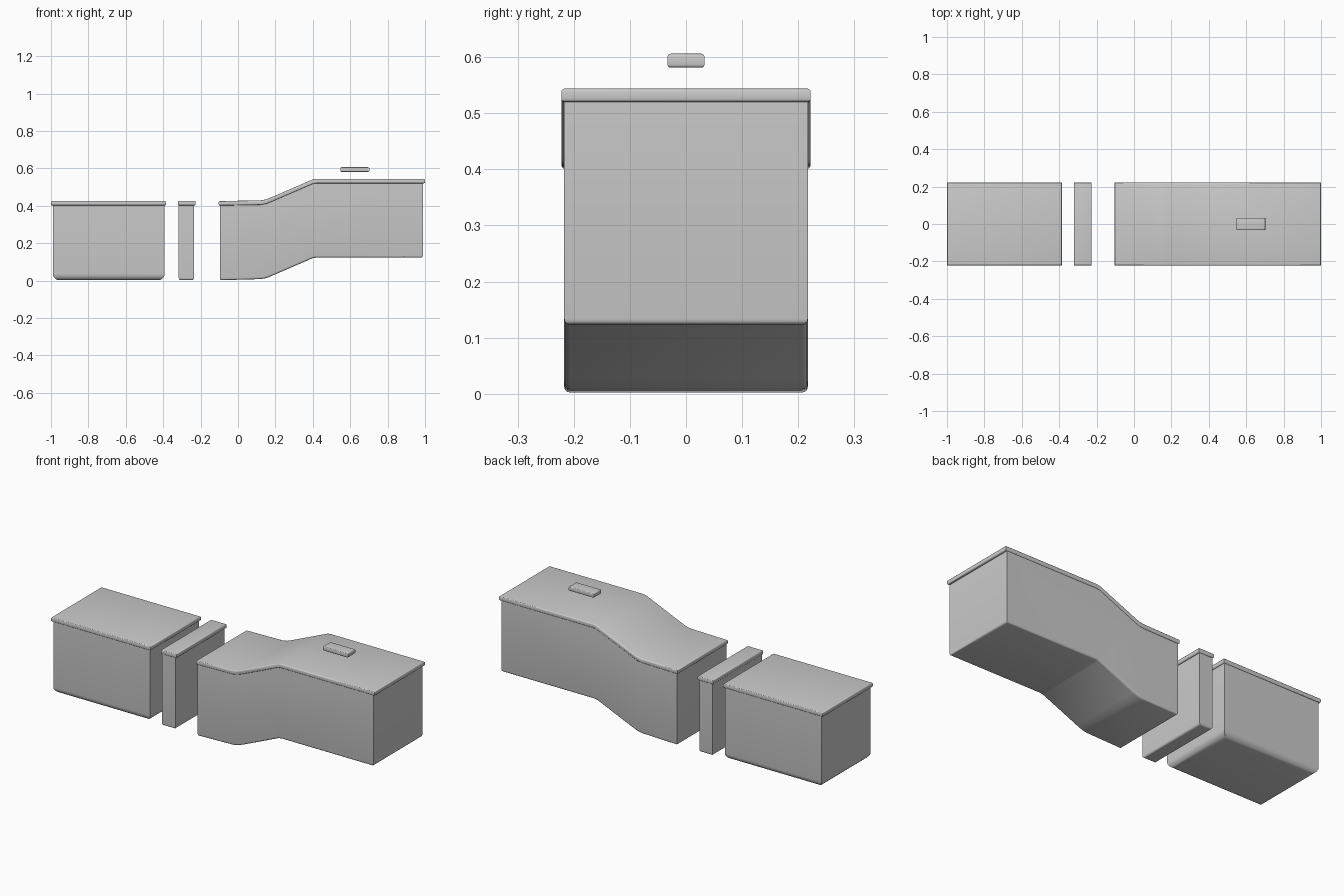
import bpy, bmesh, math

if "Cube" in bpy.data.objects:
    bpy.data.objects.remove(bpy.data.objects["Cube"])


def prism(name, profile, half_width, radius, segments, both):
    """Extrude an XZ outline across Y and round its bottom (or top and bottom) rim."""
    bm = bmesh.new()
    front = bm.faces.new([bm.verts.new((x, -half_width, z)) for x, z in profile])
    ext = bmesh.ops.extrude_face_region(bm, geom=[front])
    for v in ext["geom"]:
        if isinstance(v, bmesh.types.BMVert):
            v.co.y = half_width
    bmesh.ops.recalc_face_normals(bm, faces=bm.faces)
    bm.normal_update()

    def in_rim(f):
        return f.normal.z < -0.5 or (both and f.normal.z > 0.5)

    rim = [e for e in bm.edges if in_rim(e.link_faces[0]) != in_rim(e.link_faces[1])]
    bmesh.ops.bevel(bm, geom=rim, offset=radius, segments=segments,
                    profile=0.5, affect='EDGES', clamp_overlap=True)
    bmesh.ops.recalc_face_normals(bm, faces=bm.faces)
    mesh = bpy.data.meshes.new(name)
    bm.to_mesh(mesh)
    bm.free()
    ob = bpy.data.objects.new(name, mesh)
    bpy.context.collection.objects.link(ob)
    bpy.ops.object.select_all(action='DESELECT')
    ob.select_set(True)
    bpy.context.view_layer.objects.active = ob
    bpy.ops.object.shade_smooth_by_angle(angle=math.radians(35))
    return ob


def slab(lower, thickness):
    """Closed outline of constant height above a lower line."""
    return lower + [(x, z + thickness) for x, z in reversed(lower)]


BODY_W, LID_W = 0.217, 0.222
BODY_H, LID_H = 0.402, 0.024

# Straight end block and narrow middle block, each with an overhanging lid
for label, x0, x1, r in (("end", -0.99, -0.392, 0.035),
                         ("middle", -0.317, -0.235, 0.012)):
    prism(label + "_body", slab([(x0, 0.002), (x1, 0.002)], BODY_H), BODY_W, r, 5, False)
    lx0, lx1 = (-1.0, -0.385) if label == "end" else (-0.322, -0.226)
    prism(label + "_lid", slab([(lx0, BODY_H), (lx1, BODY_H)], LID_H), LID_W, 0.006, 3, True)

# Long stepped block with a matching bent lid
bend = [(0.12, 0.008), (0.15, 0.013), (0.185, 0.027), (0.40, 0.12), (0.42, 0.123)]
prism("stepped_body", slab([(-0.097, 0.002)] + bend + [(0.988, 0.123)], BODY_H - 0.003),
      BODY_W, 0.010, 3, False)
lid_line = [(x, z + 0.397) for x, z in bend]
prism("stepped_lid", slab([(-0.103, 0.401)] + lid_line + [(1.0, 0.52)], LID_H),
      LID_W, 0.006, 3, True)

# Small bar floating over the raised end
prism("top_bar", slab([(0.547, 0.581), (0.702, 0.581)], 0.025), 0.033, 0.006, 3, True)
